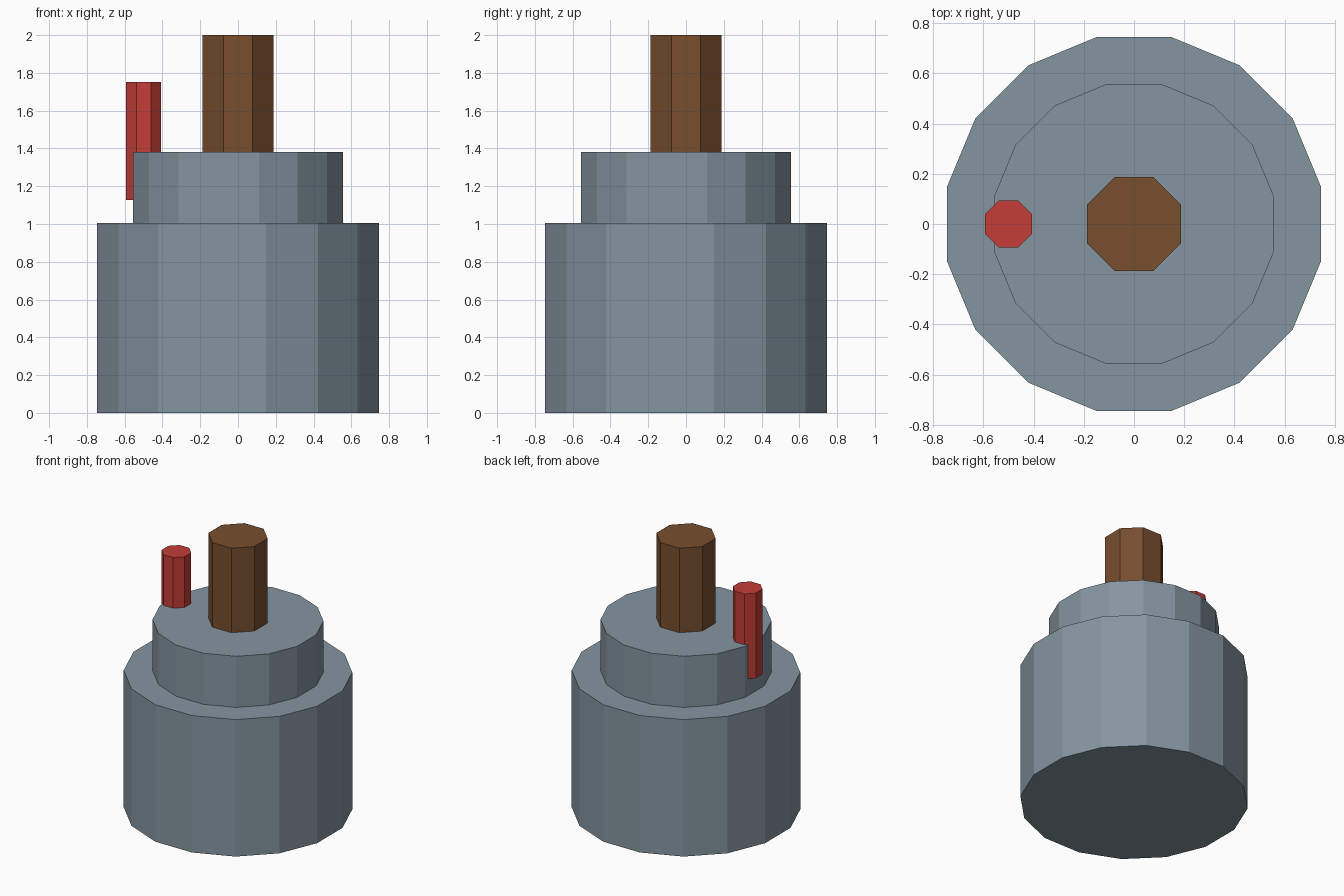
import bpy
import math

if "Cube" in bpy.data.objects:
    bpy.data.objects.remove(bpy.data.objects["Cube"], do_unlink=True)


def srgb(r, g, b):
    """Linear colour from 8-bit screen values."""
    def lin(c):
        c /= 255
        return c / 12.92 if c <= 0.04045 else ((c + 0.055) / 1.055) ** 2.4
    return (lin(r), lin(g), lin(b), 1.0)


def material(name, colour):
    mat = bpy.data.materials.new(name)
    mat.use_nodes = True
    mat.diffuse_color = colour
    bsdf = next(n for n in mat.node_tree.nodes if n.type == 'BSDF_PRINCIPLED')
    bsdf.inputs["Base Color"].default_value = colour
    return mat


def prism(name, sides, radius, z0, z1, mat, x=0.0):
    """Upright faceted cylinder with a flat side facing the front."""
    bpy.ops.mesh.primitive_cylinder_add(
        vertices=sides, radius=radius, depth=z1 - z0,
        location=(x, 0, (z0 + z1) / 2), rotation=(0, 0, math.pi / sides))
    obj = bpy.context.object
    obj.name = name
    bpy.ops.object.transform_apply(location=False, rotation=True, scale=False)
    bpy.ops.object.shade_flat()
    obj.data.materials.append(mat)
    return obj


steel = material("blue_grey_metal", srgb(132, 149, 161))
brown = material("brown", srgb(119, 78, 46))
red = material("red", srgb(195, 61, 55))

# Stepped drum
prism("lower_drum", 16, 0.76, 0.0, 1.005, steel)
prism("upper_drum", 16, 0.568, 1.005, 1.38, steel)

# Central post
prism("centre_post", 8, 0.202, 1.38, 2.0, brown)

# Small pin on the model's right, half sunk into the upper drum
prism("side_pin", 8, 0.101, 1.127, 1.752, red, x=-0.5)
